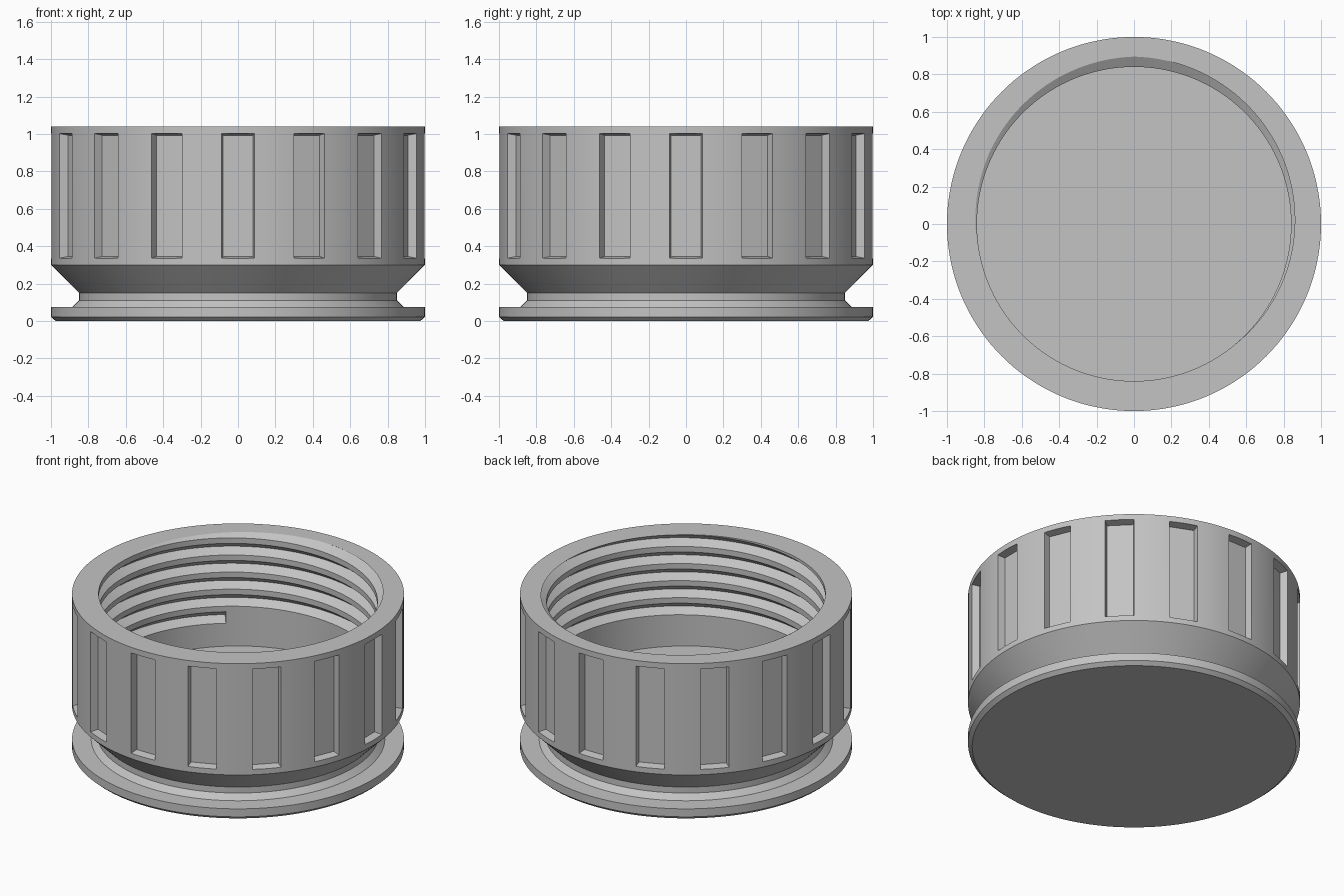
import bpy, bmesh, math
from mathutils import Matrix, Vector

cube = bpy.data.objects.get("Cube")
if cube:
    bpy.data.objects.remove(cube, do_unlink=True)

SEG = 144
TOP, BORE, FLOOR = 1.04, 0.84, 0.30

grey = bpy.data.materials.new("plain_grey")
grey.use_nodes = True
colour = (0.55, 0.55, 0.55, 1)
grey.diffuse_color = colour
grey.node_tree.nodes["Principled BSDF"].inputs["Base Color"].default_value = colour


def make_object(name, bm):
    bmesh.ops.recalc_face_normals(bm, faces=bm.faces)
    mesh = bpy.data.meshes.new(name)
    bm.to_mesh(mesh)
    bm.free()
    mesh.materials.append(grey)
    obj = bpy.data.objects.new(name, mesh)
    bpy.context.collection.objects.link(obj)
    return obj


# Cap body: revolved section with base flange, neck, skirt and bore
def cap_body():
    section = [(0, 0), (0.975, 0), (1, 0.022), (1, 0.075), (0.885, 0.075),
               (0.85, 0.11), (0.85, 0.15), (1, 0.30), (1, TOP),
               (BORE, TOP), (BORE, FLOOR), (0, FLOOR)]
    bm = bmesh.new()
    verts = [bm.verts.new((r, 0, z)) for r, z in section]
    edges = [bm.edges.new(pair) for pair in zip(verts, verts[1:])]
    bmesh.ops.spin(bm, geom=verts + edges, cent=(0, 0, 0), axis=(0, 0, 1),
                   angle=math.tau, steps=SEG, use_duplicate=False)
    bmesh.ops.remove_doubles(bm, verts=bm.verts, dist=1e-4)
    return make_object("screw_cap", bm)


# Sixteen tapered grip pockets around the skirt
def pocket_cutters():
    bm = bmesh.new()
    half, low, high, draft = 0.089, 0.335, 1.003, 0.01
    for i in range(16):
        turn = Matrix.Rotation(math.tau * i / 16, 4, 'Z')
        rings = []
        for r, d in ((0.95, draft), (1.05, -draft)):
            corners = [(-half + d, low + d), (half - d, low + d),
                       (half - d, high - d), (-half + d, high - d)]
            rings.append([bm.verts.new(turn @ Vector((r, y, z))) for y, z in corners])
        inner, outer = rings
        bm.faces.new(inner)
        bm.faces.new(outer)
        for k in range(4):
            n = (k + 1) % 4
            bm.faces.new((inner[k], inner[n], outer[n], outer[k]))
    return make_object("pocket_cutter", bm)


# Helical V groove that leaves the thread ridges inside the bore
def thread_cutter():
    pitch, depth, upper, lower, lip = 0.1135, 0.055, 0.044, 0.033, 0.008
    grow = 1 + lip / depth
    bm = bmesh.new()
    rings = []
    first, last = math.radians(130 - 5 * 360), math.radians(235)
    steps = int((last - first) / math.tau * SEG)
    for i in range(steps + 1):
        a = first + (last - first) * i / steps
        z = TOP + pitch * (a - math.pi / 2) / math.tau
        points = [(BORE - lip, z - lower * grow), (BORE + depth, z),
                  (BORE - lip, z + upper * grow)]
        rings.append([bm.verts.new((r * math.cos(a), r * math.sin(a), h))
                      for r, h in points])
    for p, q in zip(rings, rings[1:]):
        for k in range(3):
            n = (k + 1) % 3
            bm.faces.new((p[k], p[n], q[n], q[k]))
    bm.faces.new(rings[0])
    bm.faces.new(rings[-1])
    return make_object("thread_cutter", bm)


cap = cap_body()
bpy.context.view_layer.objects.active = cap
for cutter in (pocket_cutters(), thread_cutter()):
    cutter.hide_render = True
    cut = cap.modifiers.new("cut", 'BOOLEAN')
    cut.operation = 'DIFFERENCE'
    cut.solver = 'EXACT'
    cut.object = cutter
    bpy.ops.object.modifier_apply(modifier=cut.name)
    bpy.data.objects.remove(cutter, do_unlink=True)

bpy.ops.object.select_all(action='DESELECT')
cap.select_set(True)
bpy.ops.object.shade_smooth_by_angle(angle=math.radians(25))
